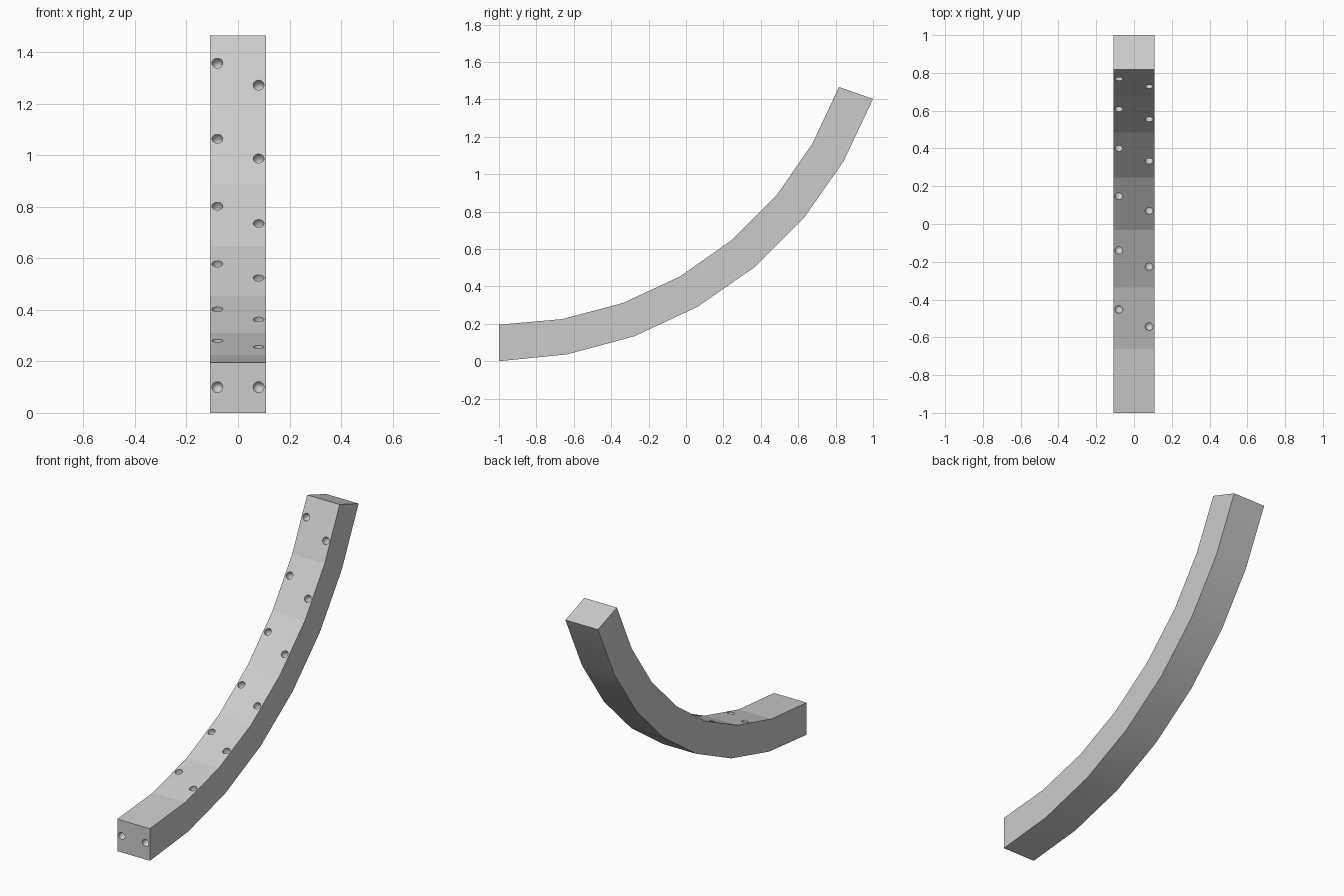
import bpy, bmesh
from mathutils import Vector

if "Cube" in bpy.data.objects:
    bpy.data.objects.remove(bpy.data.objects["Cube"], do_unlink=True)

HALF_WIDTH = 0.109
HOLE_X = 0.08
HOLE_RADIUS = 0.021

# Side profile (y, z): inner concave edge and outer convex edge
INNER = [(-1, .195), (-.662, .225), (-.337, .311), (-.032, .453),
         (.245, .648), (.485, .888), (.675, 1.162), (.818, 1.466)]
OUTER = [(-1, 0), (-.638, .036), (-.277, .133), (.062, .291),
         (.368, .504), (.63, .765), (.842, 1.068), (1, 1.402)]

grey = bpy.data.materials.new("light_grey")
grey.use_nodes = True
colour = (0.6, 0.6, 0.6, 1)
grey.diffuse_color = colour
grey.node_tree.nodes["Principled BSDF"].inputs["Base Color"].default_value = colour


def make_object(name, bm):
    bmesh.ops.recalc_face_normals(bm, faces=bm.faces)
    mesh = bpy.data.meshes.new(name)
    bm.to_mesh(mesh)
    bm.free()
    obj = bpy.data.objects.new(name, mesh)
    mesh.materials.append(grey)
    bpy.context.collection.objects.link(obj)
    return obj


# Curved beam: rectangular sections bridged along the profile
bm = bmesh.new()
sections = []
for (yi, zi), (yo, zo) in zip(INNER, OUTER):
    corners = [(-HALF_WIDTH, yo, zo), (HALF_WIDTH, yo, zo),
               (HALF_WIDTH, yi, zi), (-HALF_WIDTH, yi, zi)]
    sections.append([bm.verts.new(c) for c in corners])
for a, b in zip(sections, sections[1:]):
    for i in range(4):
        j = (i + 1) % 4
        face = bm.faces.new((a[i], a[j], b[j], b[i]))
        face.smooth = i == 0          # only the outer curve is smooth
bm.faces.new(sections[0])
bm.faces.new(sections[-1])
beam = make_object("curved_beam", bm)

# Drilled holes: short shafts with conical ends
cut = bmesh.new()


def drill(position, normal):
    turn = Vector((0, 0, 1)).rotation_difference(normal).to_matrix().to_4x4()
    rings = []
    for height in (0.02, -0.03):
        ring = bmesh.ops.create_circle(cut, segments=24, radius=HOLE_RADIUS)["verts"]
        for v in ring:
            v.co.z = height
        rings.append(ring)
    tip = cut.verts.new((0, 0, -0.045))
    cut.faces.new(rings[0])
    for i in range(24):
        j = (i + 1) % 24
        top, low = rings
        cut.faces.new((top[i], top[j], low[j], low[i])).smooth = True
        cut.faces.new((low[i], low[j], tip)).smooth = True
    for v in rings[0] + rings[1] + [tip]:
        v.co = turn @ v.co + position


for a, b in zip(INNER[1:], INNER[2:]):
    start, end = Vector((0, *a)), Vector((0, *b))
    along = (end - start).normalized()
    normal = Vector((0, -along.z, along.y))
    for x, t in ((HOLE_X, 0.365), (-HOLE_X, 0.645)):
        drill(start.lerp(end, t) + Vector((x, 0, 0)), normal)
for x in (-HOLE_X, HOLE_X):
    drill(Vector((x, -1, 0.1)), Vector((0, -1, 0)))
cutter = make_object("hole_cutter", cut)
cutter.hide_render = True

# Cut the holes and discard the cutter
mod = beam.modifiers.new("holes", "BOOLEAN")
mod.operation = "DIFFERENCE"
mod.solver = "EXACT"
mod.object = cutter
bpy.context.view_layer.objects.active = beam
bpy.ops.object.modifier_apply(modifier=mod.name)
bpy.data.objects.remove(cutter, do_unlink=True)
